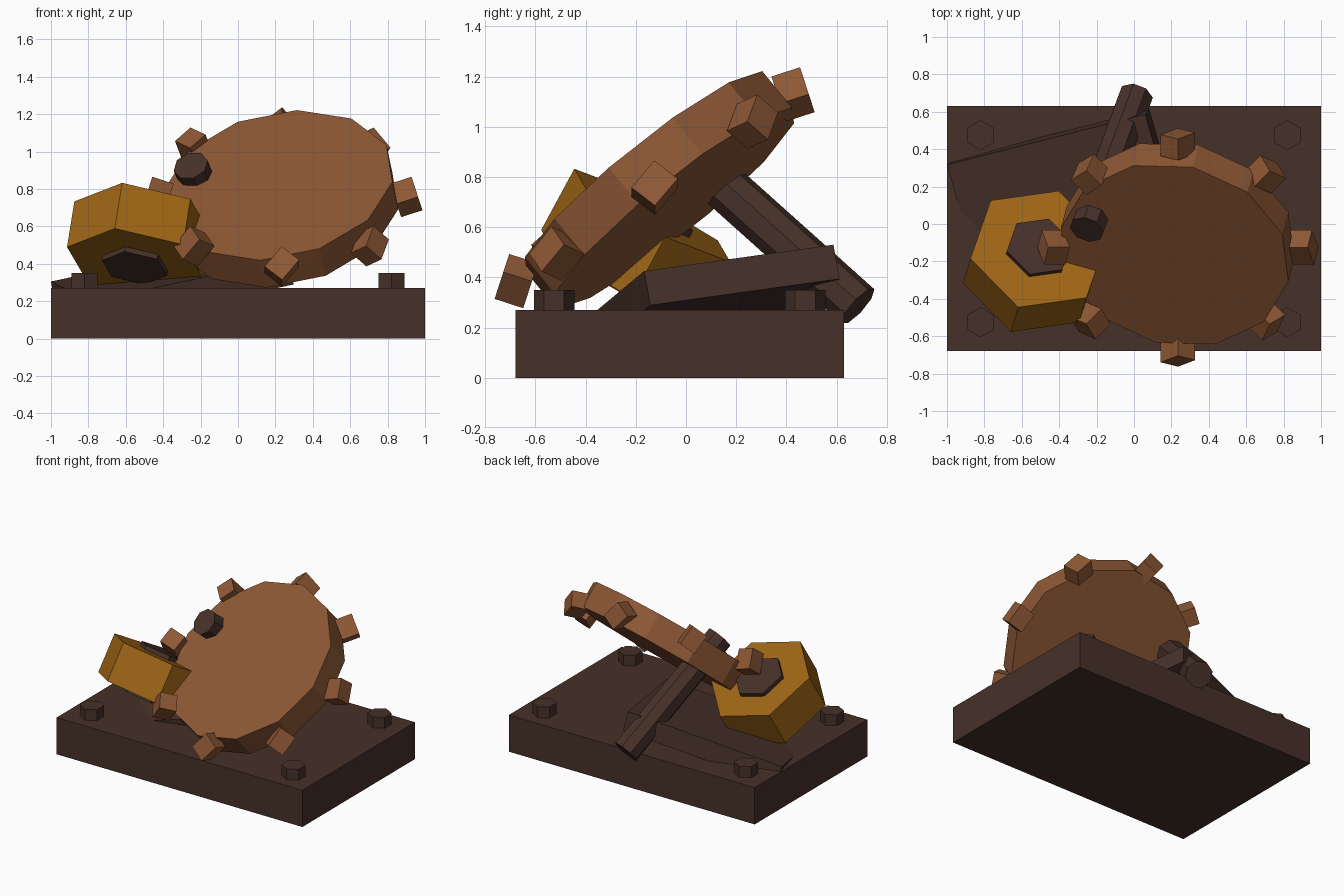
import bpy, bmesh
from math import radians, cos, sin, pi
from mathutils import Vector, Matrix

if "Cube" in bpy.data.objects:
    bpy.data.objects.remove(bpy.data.objects["Cube"])


def material(name, rgb):
    m = bpy.data.materials.new(name)
    m.diffuse_color = (*rgb, 1)
    m.use_nodes = True
    m.node_tree.nodes["Principled BSDF"].inputs["Base Color"].default_value = m.diffuse_color
    return m


DARK = material("dark_iron", (0.062, 0.030, 0.022))
RUST = material("rust", (0.27, 0.098, 0.036))
GOLD = material("brass", (0.35, 0.135, 0.008))


def finish(name, bm, mat):
    bmesh.ops.recalc_face_normals(bm, faces=bm.faces)
    me = bpy.data.meshes.new(name)
    bm.to_mesh(me)
    bm.free()
    me.materials.append(mat)
    ob = bpy.data.objects.new(name, me)
    bpy.context.collection.objects.link(ob)
    return ob


def frame(centre, x_dir, z_dir):
    """Matrix with local z along z_dir and local x as close as possible to x_dir."""
    z = Vector(z_dir).normalized()
    x = Vector(x_dir)
    x = (x - z * x.dot(z)).normalized()
    m = Matrix((x, z.cross(x), z)).transposed().to_4x4()
    m.translation = Vector(centre)
    return m


def prism(name, sides, radius, depth, matrix, mat):
    """Regular prism centred on the matrix, first corner on local x."""
    bm = bmesh.new()
    rings = []
    for z in (-depth / 2, depth / 2):
        rings.append([bm.verts.new(matrix @ Vector((
            radius * cos(2 * pi * i / sides), radius * sin(2 * pi * i / sides), z)))
            for i in range(sides)])
        bm.faces.new(rings[-1])
    for i in range(sides):
        j = (i + 1) % sides
        bm.faces.new((rings[0][i], rings[0][j], rings[1][j], rings[1][i]))
    return finish(name, bm, mat)


def box(name, size, matrix, mat):
    bm = bmesh.new()
    bmesh.ops.create_cube(bm, size=1, matrix=matrix @ Matrix.Diagonal((*size, 1)))
    return finish(name, bm, mat)


# Base plate and its corner bolts
box("base_plate", (2, 1.31, 0.27), Matrix.Translation((0, -0.025, 0.135)), DARK)
for x in (-0.82, 0.82):
    for y in (-0.525, 0.475):
        prism("base_bolt", 6, 0.08, 0.12, frame((x, y, 0.29), (0, 1, 0), (0, 0, 1)), DARK)

# Tilted scrap plate, sunk into the base at its left end
along, across = Vector((1.06, 0.27, 0.225)), Vector((0.215, -0.754, -0.105))
up = across.cross(along)
if up.z < 0:
    up = -up
corner = Vector((0.06, 0.587, 0.53))
centre = corner - along / 2 + across / 2 - up.normalized() * 0.07
box("scrap_plate", (along.length, across.length, 0.14), frame(centre, along, up), DARK)

# Rod leaning through the gear
lo, hi = Vector((0.01, 0.685, 0.285)), Vector((-0.253, -0.03, 0.925))
prism("rod", 8, 0.095, (hi - lo).length, frame((lo + hi) / 2, (1, 0, 0.2), hi - lo), DARK)

# Gear disc
normal = Vector((-0.167, -0.62, 0.765)).normalized()
disc_centre = Vector((0.217, -0.165, 0.82)) - normal * 0.095
prism("gear_disc", 12, 0.625, 0.19, frame(disc_centre, (0.10, 0.475, 0.40), normal), RUST)

# Gear teeth on a tilted ring
ring = Matrix.Rotation(radians(34), 4, 'X')
for i in range(8):
    a = i * pi / 4
    pos = Vector((0.235, -0.125, 0.757)) + ring @ Vector((0.665 * cos(a), 0.665 * sin(a), 0))
    turn = (Matrix.Rotation(a, 4, 'Z') @ Matrix.Rotation(radians(-18), 4, 'Y')
            @ Matrix.Rotation(radians(-39), 4, 'X'))
    box("gear_tooth", (0.12, 0.12, 0.145), Matrix.Translation(pos) @ turn, RUST)

# Big hex nut with a dark hex core
nut = frame((-0.53, -0.20, 0.525), (-0.11, -0.315, 0.173), (0.14, 0.47, 0.87))
prism("hex_nut", 6, 0.378, 0.28, nut, GOLD)
prism("nut_core", 6, 0.18, 0.34, nut, DARK)
